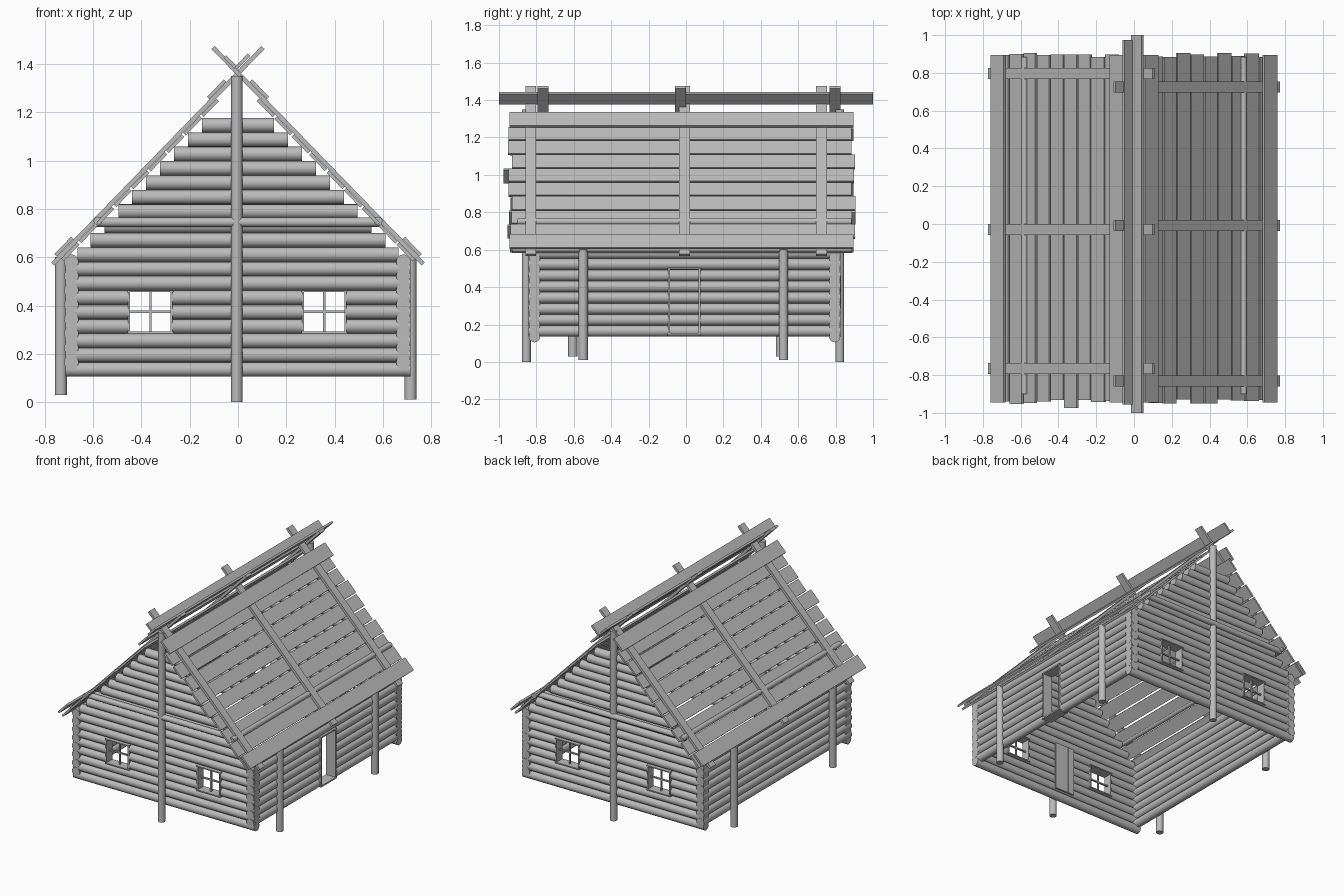
import bpy, math, random
from mathutils import Vector

random.seed(4)
cube = bpy.data.objects.get("Cube")
if cube:
    bpy.data.objects.remove(cube, do_unlink=True)

wood = bpy.data.materials.new("weathered_wood")
GREY = (0.5, 0.5, 0.5, 1)
wood.use_nodes = True
wood.diffuse_color = GREY
wood.node_tree.nodes["Principled BSDF"].inputs["Base Color"].default_value = GREY


def log(name, start, end, radius=0.03):
    """Round log running between two points."""
    a, b = Vector(start), Vector(end)
    bpy.ops.mesh.primitive_cylinder_add(vertices=16, radius=radius,
                                        depth=(b - a).length, location=(a + b) / 2)
    ob = bpy.context.object
    ob.rotation_euler = (b - a).to_track_quat('Z', 'Y').to_euler()
    ob.name = name
    ob.data.materials.append(wood)
    bpy.ops.object.shade_smooth_by_angle(angle=math.radians(40))
    return ob


def board(name, center, size, tilt=0.0):
    """Sawn board, tilted about the y axis."""
    bpy.ops.mesh.primitive_cube_add(size=1, location=center)
    ob = bpy.context.object
    ob.scale = size
    ob.rotation_euler = (0, tilt, 0)
    ob.name = name
    ob.data.materials.append(wood)
    return ob


def spans(lo, hi, holes):
    """Split a run into the pieces left between openings."""
    out = []
    for a, b in holes:
        out.append((lo, a))
        lo = b
    return out + [(lo, hi)]


STEP = 0.0595
FRONT, BACK = -0.81, 0.795
WINDOWS = (-0.363, 0.357)

# Gable walls: stacked logs narrowing under the roof, cut for the windows
for side, y in (("front", FRONT), ("back", BACK)):
    for i in range(18):
        z = 0.135 + STEP * i
        half = min(0.715, 0.15 + (1.146 - z) * 0.97)
        if 0.58 < z < 0.62:
            half = 0.665
        holes = [(x - 0.092, x + 0.092) for x in WINDOWS] if 3 <= i <= 5 else []
        for a, b in spans(-half, half, holes):
            log(side + "_wall_log", (a, y, z), (b, y, z))

# Side walls, with the doorway in the left one
for side, x in (("left", 0.685), ("right", -0.69)):
    for i in range(8):
        z = 0.165 + STEP * i
        holes = [(-0.095, 0.077)] if side == "left" and i < 6 else []
        for a, b in spans(-0.842, 0.826, holes):
            log(side + "_wall_log", (x, a, z), (x, b, z))

# Window frames with crossed glazing bars
for side, y in (("front", FRONT), ("back", BACK)):
    for x in WINDOWS:
        for s in (-1, 1):
            board(side + "_window_jamb", (x + s * 0.088, y, 0.374), (0.008, 0.066, 0.17))
            board(side + "_window_rail", (x, y, 0.374 + s * 0.085), (0.19, 0.07, 0.008))
        board(side + "_window_upright_bar", (x, y, 0.374), (0.009, 0.012, 0.165))
        board(side + "_window_cross_bar", (x, y, 0.374), (0.17, 0.012, 0.009))

# Door frame
for y in (-0.09, 0.072):
    board("door_jamb", (0.685, y, 0.323), (0.075, 0.01, 0.345))
for z in (0.15, 0.498):
    board("door_rail", (0.685, -0.009, z), (0.078, 0.178, 0.01))

# Plank door leaf stored inside against the front wall
for i in range(3):
    board("door_leaf_plank", (-0.075 + i * 0.053, -0.755, 0.325), (0.05, 0.015, 0.35))

# Upright posts
for y in (-0.853, 0.822):
    log("gable_post", (-0.005, y, 0), (-0.005, y, 1.35), 0.024)
for x, y, z in ((0.715, -0.55, 0.01), (0.715, 0.521, 0.01),
                (-0.733, -0.605, 0.03), (-0.733, 0.505, 0.03)):
    log("eave_post", (x, y, z), (x, y, 0.6), 0.025)

# Purlins and the tie poles that join them across each gable
for x in (-0.58, 0.58):
    log("purlin", (x, -0.9, 0.75), (x, 0.885, 0.75), 0.018)
for y in (-0.855, 0.835):
    log("gable_tie_pole", (-0.585, y, 0.745), (0.585, y, 0.745), 0.02)

# Roof: planks, battens that cross at the ridge, then cover planks
RIDGE, SLOPE = 1.362, 1.03
PITCH = math.atan(SLOPE)


def roof_board(name, s, z, y0, y1, width, thick, lift):
    """Board on roof side s, lifted from the batten plane."""
    x = (RIDGE - z) / SLOPE + lift * math.sin(PITCH)
    return board(name, (s * x, (y0 + y1) / 2, z + lift * math.cos(PITCH)),
                 (width, y1 - y0, thick), s * PITCH)


for s, rows in ((1, (-0.83, -0.008, 0.725)), (-1, (-0.765, -0.03, 0.797))):
    for i in range(1, 10):
        y0 = -0.94 + random.uniform(-0.015, 0.012)
        y1 = 0.895 + random.uniform(-0.012, 0.015)
        if s < 0 and i == 4:
            y0 = -0.975
        roof_board("roof_plank", s, 1.305 - 0.0745 * i, y0, y1,
                   random.uniform(0.09, 0.099), 0.014, -0.017)
    for y in rows:
        roof_board("roof_batten", s, 1.02, y - 0.029, y + 0.029, 1.25, 0.018, 0)
    for z in (1.283, 0.632):
        roof_board("roof_cover_plank", s, z, -0.944, 0.895, 0.1, 0.014, 0.017)

# Ridge planks resting in the crossed batten ends
board("ridge_plank_left", (0.018, 0, 1.41), (0.08, 2, 0.014), -PITCH)
board("ridge_plank_right", (-0.032, 0.01, 1.408), (0.065, 1.93, 0.014), PITCH)
